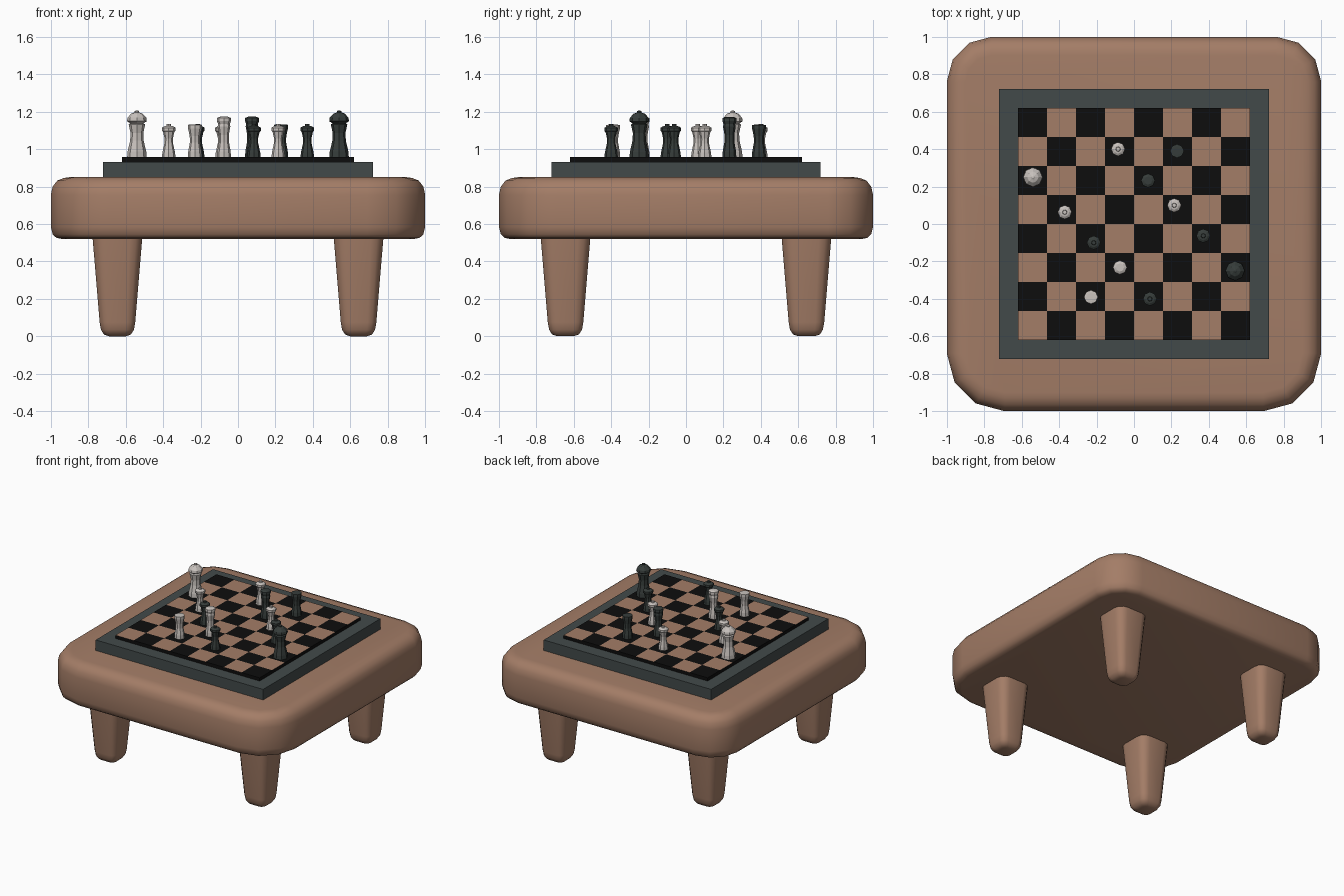
import bpy, bmesh, math

if "Cube" in bpy.data.objects:
    bpy.data.objects.remove(bpy.data.objects["Cube"])


def material(name, rgb):
    m = bpy.data.materials.new(name)
    m.diffuse_color = (*rgb, 1)
    m.use_nodes = True
    m.node_tree.nodes["Principled BSDF"].inputs["Base Color"].default_value = m.diffuse_color
    return m


WOOD = material("warm wood", (0.37, 0.205, 0.135))
SLATE = material("slate frame", (0.055, 0.068, 0.068))
BLACK = material("black square", (0.004, 0.004, 0.004))
LIGHT = material("light stone", (0.58, 0.54, 0.51))
DARK = material("dark stone", (0.037, 0.046, 0.043))


def finish(name, bm, mats, loc=(0, 0, 0), smooth=None):
    bmesh.ops.recalc_face_normals(bm, faces=bm.faces)
    me = bpy.data.meshes.new(name)
    bm.to_mesh(me)
    bm.free()
    ob = bpy.data.objects.new(name, me)
    for m in mats:
        me.materials.append(m)
    ob.location = loc
    bpy.context.collection.objects.link(ob)
    if smooth:
        bpy.ops.object.select_all(action='DESELECT')
        ob.select_set(True)
        bpy.context.view_layer.objects.active = ob
        bpy.ops.object.shade_smooth_by_angle(angle=math.radians(smooth))
    return ob


def loft(name, rings, mat, loc=(0, 0, 0), smooth=None):
    """Skin a stack of closed rings and cap both ends."""
    bm = bmesh.new()
    loops = [[bm.verts.new(p) for p in r] for r in rings]
    n = len(loops[0])
    for a, b in zip(loops, loops[1:]):
        for i in range(n):
            j = (i + 1) % n
            bm.faces.new((a[i], a[j], b[j], b[i]))
    bm.faces.new(loops[0])
    bm.faces.new(loops[-1])
    return finish(name, bm, [mat], loc, smooth)


def rounded_square(half, z, r_front, r_back, seg, inset=0.0):
    pts = []
    for k, (sx, sy) in enumerate([(1, 1), (-1, 1), (-1, -1), (1, -1)]):
        r = r_back if sy > 0 else r_front
        for s in range(seg + 1):
            a = math.pi / 2 * (k + s / seg)
            pts.append((sx * (half - r) + (r - inset) * math.cos(a),
                        sy * (half - r) + (r - inset) * math.sin(a), z))
    return pts


def box(name, half, z0, z1, mat):
    corners = [(-half, -half), (half, -half), (half, half), (-half, half)]
    return loft(name, [[(x, y, z) for x, y in corners] for z in (z0, z1)], mat)


# Table top: softly rounded slab
slab = [(0.06, 0.52), (0.03, 0.526), (0.01, 0.545), (0, 0.585), (0, 0.755),
        (0.01, 0.80), (0.035, 0.832), (0.07, 0.846), (0.10, 0.85)]
loft("table_top", [rounded_square(1, z, 0.31, 0.24, 3, i) for i, z in slab], WOOD, smooth=40)

# Four tapered legs
leg = [(0.133, 0.53), (0.095, 0.075), (0.088, 0.035), (0.072, 0.01), (0.045, 0.0)]
for sx, nx in ((-1, "left"), (1, "right")):
    for sy, ny in ((-1, "front"), (1, "back")):
        loft(f"{ny}_{nx}_leg", [rounded_square(h, z, h * 0.5, h * 0.5, 3) for h, z in leg],
             WOOD, (sx * 0.644, sy * 0.644, 0), 50)

# Board frame
box("board_frame", 0.72, 0.845, 0.932, SLATE)

# Chequered board: grid top coloured by parity, extruded down with black sides
bm = bmesh.new()
bmesh.ops.create_grid(bm, x_segments=8, y_segments=8, size=0.62)
for f in bm.faces:
    c = f.calc_center_median()
    parity = int((c.x + 0.62) / 0.155) + int((c.y + 0.62) / 0.155)
    f.material_index = parity % 2
edges = [e for e in bm.edges if e.is_boundary]
new = bmesh.ops.extrude_edge_only(bm, edges=edges)["geom"]
for v in new:
    if isinstance(v, bmesh.types.BMVert):
        v.co.z -= 0.027
for f in bm.faces:
    if abs(f.normal.z) < 0.5 or f.calc_center_median().z < -0.001:
        f.material_index = 1
finish("chess_board", bm, [WOOD, BLACK], (0, 0, 0.957))

# Chess pieces: eight-sided turned profiles (radius, height above board)
PROFILES = {
    "king": [(0.052, 0), (0.050, 0.03), (0.036, 0.09), (0.034, 0.13), (0.044, 0.175),
             (0.036, 0.182), (0.053, 0.193), (0.050, 0.212), (0.030, 0.234),
             (0.012, 0.240), (0.012, 0.247), (0.005, 0.251)],
    "bishop": [(0.037, 0), (0.036, 0.03), (0.027, 0.08), (0.026, 0.12), (0.034, 0.165),
               (0.031, 0.178), (0.038, 0.195), (0.037, 0.21), (0.022, 0.217)],
    "rook": [(0.037, 0), (0.036, 0.03), (0.027, 0.08), (0.028, 0.115), (0.037, 0.155),
             (0.037, 0.174), (0.022, 0.175)],
    "pawn": [(0.036, 0), (0.034, 0.025), (0.023, 0.075), (0.022, 0.10), (0.030, 0.135),
             (0.037, 0.142), (0.037, 0.158), (0.024, 0.166), (0.013, 0.168), (0.011, 0.178)],
}
PIECES = [("king", -0.54, 0.25), ("pawn", -0.37, 0.063), ("pawn", -0.085, 0.40),
          ("pawn", 0.215, 0.10), ("bishop", -0.075, -0.232), ("rook", -0.23, -0.39)]

# The dark side is the light side turned half way round
for side, sign, mat in (("light", 1, LIGHT), ("dark", -1, DARK)):
    for i, (kind, x, y) in enumerate(PIECES):
        rings = [[(r * math.cos(a * math.pi / 4), r * math.sin(a * math.pi / 4), z)
                  for a in range(8)] for r, z in PROFILES[kind]]
        loft(f"{side}_{kind}_{i + 1}", rings, mat, (sign * x, sign * y, 0.956))
